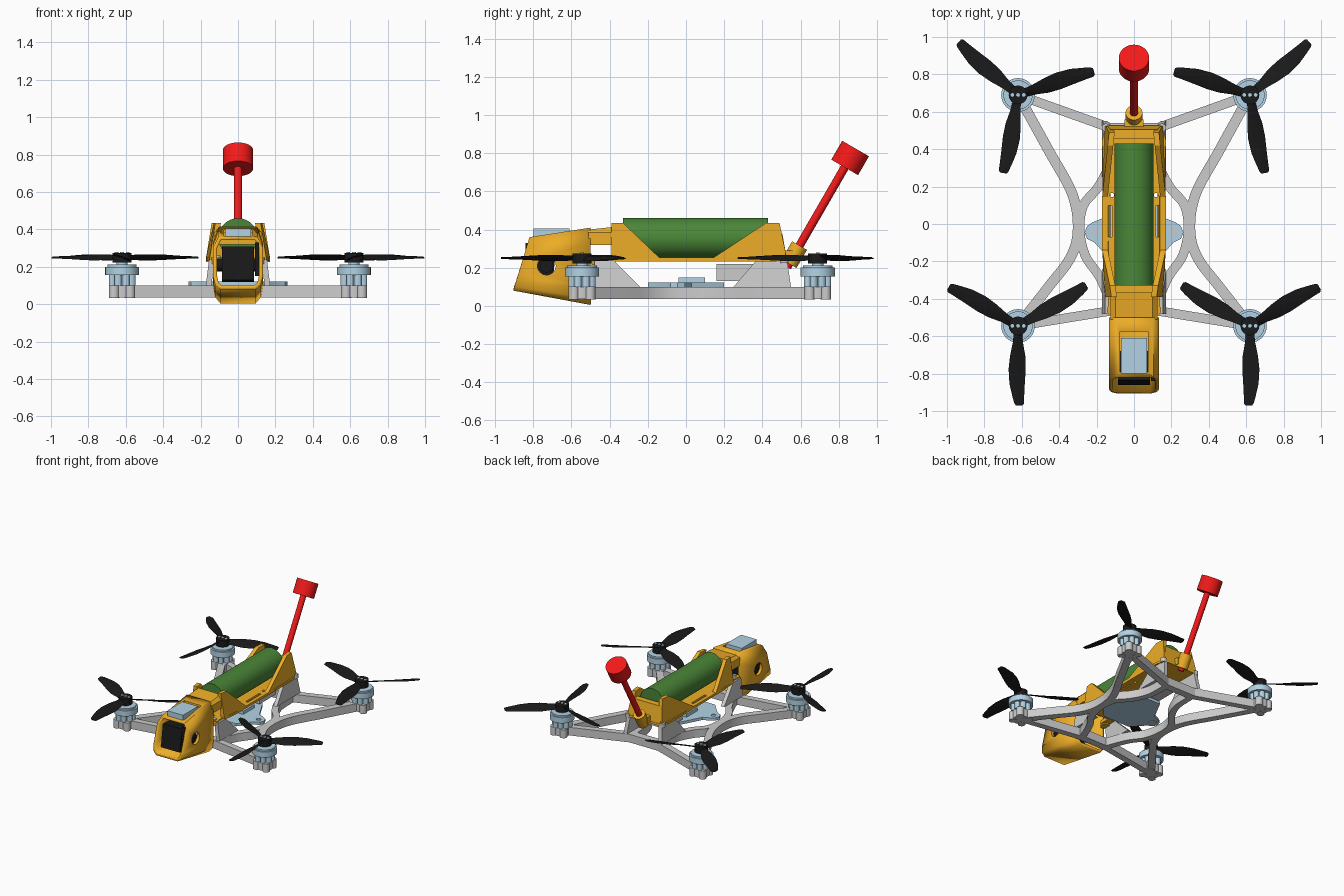
import bpy, bmesh
from math import sin, cos, pi, radians
from mathutils import Vector

if "Cube" in bpy.data.objects:
    bpy.data.objects.remove(bpy.data.objects["Cube"])

COLORS = {"orange": (0.85, 0.42, 0.02, 1), "black": (0.01, 0.01, 0.01, 1),
          "red": (0.9, 0.01, 0.01, 1), "green": (0.07, 0.24, 0.04, 1),
          "blue": (0.45, 0.65, 0.78, 1)}
MATS = {}
for key, col in COLORS.items():
    MATS[key] = bpy.data.materials.new(key)
    MATS[key].diffuse_color = col


def loft(bm, rings, cap=True):
    """Skin a list of equal-length closed point rings."""
    vs = [[bm.verts.new(p) for p in r] for r in rings]
    n = len(rings[0])
    for a, b in zip(vs, vs[1:]):
        for i in range(n):
            j = (i + 1) % n
            bm.faces.new((a[i], a[j], b[j], b[i]))
    if cap:
        bm.faces.new(vs[0][::-1])
        bm.faces.new(vs[-1])


def make(name, parts, color=None, mirror=False, cap=True):
    """One object from several lofts, optionally mirrored across x."""
    bm = bmesh.new()
    for rings in parts:
        loft(bm, rings, cap)
    bmesh.ops.recalc_face_normals(bm, faces=bm.faces)
    me = bpy.data.meshes.new(name)
    bm.to_mesh(me)
    bm.free()
    ob = bpy.data.objects.new(name, me)
    bpy.context.collection.objects.link(ob)
    if color:
        me.materials.append(MATS[color])
    if mirror:
        ob.modifiers.new("mirror", 'MIRROR').use_mirror_merge = False
    return ob


def flat(pts, z0, z1):
    return [[(x, y, z) for x, y in pts] for z in (z0, z1)]


def box(x0, x1, y0, y1, z0, z1):
    return flat([(x0, y0), (x1, y0), (x1, y1), (x0, y1)], z0, z1)


def rod(a, b, r, n=32):
    a, b = Vector(a), Vector(b)
    q = (b - a).to_track_quat('Z', 'Y')
    return [[p + q @ Vector((r * cos(2 * pi * i / n), r * sin(2 * pi * i / n), 0))
             for i in range(n)] for p in (a, b)]


def disc(x, y, z0, z1, r, n=32):
    return rod((x, y, z0), (x, y, z1), r, n)


def strip(pts, w, z0=0.035, z1=0.1):
    """Flat bar of width w along a smoothed path."""
    p = [Vector(q) for q in pts]
    p = [2 * p[0] - p[1]] + p + [2 * p[-1] - p[-2]]
    path = []
    for i in range(1, len(p) - 2):
        for k in range(8):
            t = k / 8
            path.append(0.5 * (2 * p[i] + (p[i + 1] - p[i - 1]) * t
                        + (2 * p[i - 1] - 5 * p[i] + 4 * p[i + 1] - p[i + 2]) * t * t
                        + (3 * p[i] - p[i - 1] - 3 * p[i + 1] + p[i + 2]) * t ** 3))
    path.append(p[-2])
    rings = []
    for i, c in enumerate(path):
        d = (path[min(i + 1, len(path) - 1)] - path[max(i - 1, 0)]).normalized()
        o = Vector((-d.y, d.x)) * w / 2
        l, r = c + o, c - o
        rings.append([(l.x, l.y, z0), (r.x, r.y, z0), (r.x, r.y, z1), (l.x, l.y, z1)])
    return rings


def cut(ob, parts, mirror=False):
    c = make(ob.name + "_cutter", parts, mirror=mirror)
    c.hide_render = True
    c.hide_viewport = True
    c.display_type = 'WIRE'
    m = ob.modifiers.new("cut", 'BOOLEAN')
    m.operation, m.object, m.solver = 'DIFFERENCE', c, 'EXACT'


# Frame: outer arms, inner struts and cross bars
make("frame_arms", [
    strip([(.62, .69), (.46, .4), (.33, .16), (.3, -.03), (.34, -.18), (.46, -.34), (.62, -.545)], .055),
    strip([(.12, .5), (.13, .33), (.19, .2), (.27, .1), (.29, -.03), (.26, -.17), (.18, -.29), (.11, -.46)], .05),
    strip([(.62, .69), (.13, .515)], .05),
    strip([(.62, -.545), (.1, -.46)], .05)], mirror=True)
make("frame_cross_bars", [strip([(-.14, .51), (.14, .51)], .06),
                          strip([(-.12, -.46), (.12, -.46)], .06)])

# Upright supports between frame and body
for name, prof in (("rear_support", [(.25, .1), (.55, .1), (.53, .24), (.37, .24)]),
                   ("front_support", [(-.48, .1), (-.24, .1), (-.38, .24), (-.48, .24)])):
    make(name, [[[(x + (.24 - z) * .12, y, z) for y, z in prof] for x in (.125, .155)]], mirror=True)
make("receiver", [box(-.08, .08, .16, .37, .13, .22)])

# Motors, mounts and propellers (left side, mirrored)
BLADE = [(.03, -.025, .025, 30), (.09, -.032, .03, 28), (.16, -.046, .042, 22), (.23, -.053, .043, 17),
         (.31, -.047, .037, 13), (.38, -.03, .033, 10), (.415, -.02, .032, 9), (.425, -.012, .022, 9)]


def blade(cx, cy, ang, s):
    d = Vector((cos(ang), sin(ang), 0))
    n = Vector((-d.y, d.x, 0)) * s
    up = Vector((0, 0, 1))
    rings = []
    for r, lo, hi, pitch in BLADE:
        c = Vector((cx, cy, .25)) + d * r
        across = n * cos(radians(pitch)) - up * sin(radians(pitch))
        mid = c + across * (lo + hi) / 2
        rings.append([c + across * lo, mid + up * .007, c + across * hi, mid - up * .003])
    return rings


for end, cx, cy, angs, s in (("rear", -.62, .69, (18, 139, 260), -1),
                             ("front", -.62, -.545, (30, 150, 270), 1)):
    around = lambda r, n: [(cx + r * cos(2 * pi * (i + .5) / n), cy + r * sin(2 * pi * (i + .5) / n))
                           for i in range(n)]
    make(end + "_motor_mount", [disc(cx, cy, .036, .099, .062)] +
         [disc(x, y, .033, .101, .028, 16) for x, y in around(.06, 4)], mirror=True)
    make(end + "_motor", [disc(cx, cy, .1, .16, .05), disc(cx, cy, .155, .2, .09),
                          disc(cx, cy, .2, .212, .078), disc(cx, cy, .21, .23, .03)] +
         [disc(x, y, .1, .16, .02, 12) for x, y in around(.055, 8)], "blue", True)
    make(end + "_propeller", [disc(cx, cy, .222, .275, .05)] +
         [blade(cx, cy, radians(a), s) for a in angs], "black", True)
    make(end + "_propeller_screws", [disc(cx + o, cy, .27, .279, .01, 12) for o in (-.03, 0, .03)],
         "blue", True)

# Electronics plate with round ears and stack
plate = [(.08, .2), (.17, .03), (.22, .01), (.25, -.01), (.265, -.045), (.25, -.08), (.21, -.1), (.12, -.2)]
ears = make("electronics_plate", [flat(plate + [(-x, y) for x, y in plate[::-1]], .1, .122)], "blue")
cut(ears, [disc(.215, -.045, .05, .2, .018, 16)], True)
make("ear_washers", [disc(.215, -.045, .095, .115, .03)], None, True)
make("electronics_stack", [box(-.075, .075, -.04, .1, .12, .148)], "blue")

# Body tray: floor with slots, notched leaning walls, end panels
floor = make("body_floor", [flat([(-.15, -.39), (.15, -.39), (.165, -.25), (.17, .45), (.15, .53),
                                  (-.15, .53), (-.17, .45), (-.165, -.25)], .232, .25)], "orange")
cut(floor, [box(.118, .138, -.07, .1, .2, .3), disc(.118, .155, .2, .3, .012, 12)], True)
WALL = [(-.39, .234), (-.39, .435), (-.33, .435), (-.14, .253), (.145, .253),
        (.42, .435), (.49, .435), (.52, .29), (.525, .234)]


def wall_x(y, z):
    corner = max(0, y - .46) * .25 + max(0, -.25 - y) * .14
    return .173 - (z - .234) * .16 - corner


make("body_walls", [[[(wall_x(y, z) - t, y, z) for y, z in WALL] for t in (0, .03)]], "orange", True)
make("body_rear_panel", [[[(-.15, .47, .234), (.15, .47, .234), (.145, .53, .234), (-.145, .53, .234)],
                          [(-.13, .455, .38), (.13, .455, .38), (.125, .505, .38), (-.125, .505, .38)]]],
     "orange")
make("body_bridge", [[[(-.125, y, .32), (.125, y, .32), (.125, y, .385), (.1, y, z), (-.1, y, z),
                       (-.125, y, .385)] for y, z in ((-.51, .4), (-.365, .415))]], "orange")
make("front_tabs", [disc(.11, -.46, .215, .25, .035), box(.07, .14, -.46, -.37, .225, .25)], "orange", True)
make("front_screws", [disc(.11, -.46, .24, .26, .016, 16)], "blue", True)
make("rear_screws", [disc(.15, .515, .225, .258, .022, 16)], None, True)

# Battery
make("battery", [rod((0, -.33, .355), (0, .43, .355), .105, 48)], "green")

# Nose pod: open shell with slanted mouth and camera holes
SECT = [(-.095, 0), (.095, 0), (.122, .08), (.134, .25), (.134, .8), (.105, 1),
        (-.105, 1), (-.134, .8), (-.134, .25), (-.122, .08)]
front = [(x, -.905 + .085 * t, .08 + .28 * t) for x, t in SECT]
back = [(x, -.5, .005 + .405 * t) for x, t in SECT]
pod = make("nose_pod", [[front, back]], "orange", cap=False)
sol = pod.modifiers.new("shell", 'SOLIDIFY')
sol.thickness, sol.offset = .022, -1
cut(pod, [rod((-.3, -.73, .21), (.3, -.73, .21), .048), box(-.075, .075, -.79, -.575, .33, .5)])
make("camera", [[[(x, -.86, .13), (x, -.835, .31), (x, -.68, .3), (x, -.7, .12)] for x in (-.085, .085)],
                box(.09, .112, -.84, -.7, .15, .33),
                rod((-.12, -.73, .21), (.12, -.73, .21), .035)], "black")
make("nose_module", [[[(x, -.8, .345), (x, -.8, .405), (x, -.61, .405), (x, -.61, .345)]
                      for x in (-.07, .07)]], "blue")

# Antenna on a tilted tail mount
axis = Vector((0, .5, .866))
tip = Vector((0, .86, .775))
make("antenna_mount", [rod(tip - axis * .64, tip - axis * .53, .045),
                       box(-.05, .05, .5, .56, .234, .29)], "orange")
make("antenna", [rod(tip - axis * .66, tip, .022, 24),
                 rod(tip - axis * .057, tip + axis * .057, .081, 48)], "red")

# Smooth round parts, keep hard edges
bpy.ops.object.select_all(action='DESELECT')
for ob in bpy.data.objects:
    if not ob.hide_render:
        ob.select_set(True)
        bpy.context.view_layer.objects.active = ob
bpy.ops.object.shade_smooth_by_angle(angle=radians(25))

for m in bpy.data.materials:
    if m.users and not m.is_grease_pencil:
        m.use_nodes = True
        m.node_tree.nodes["Principled BSDF"].inputs["Base Color"].default_value = m.diffuse_color
